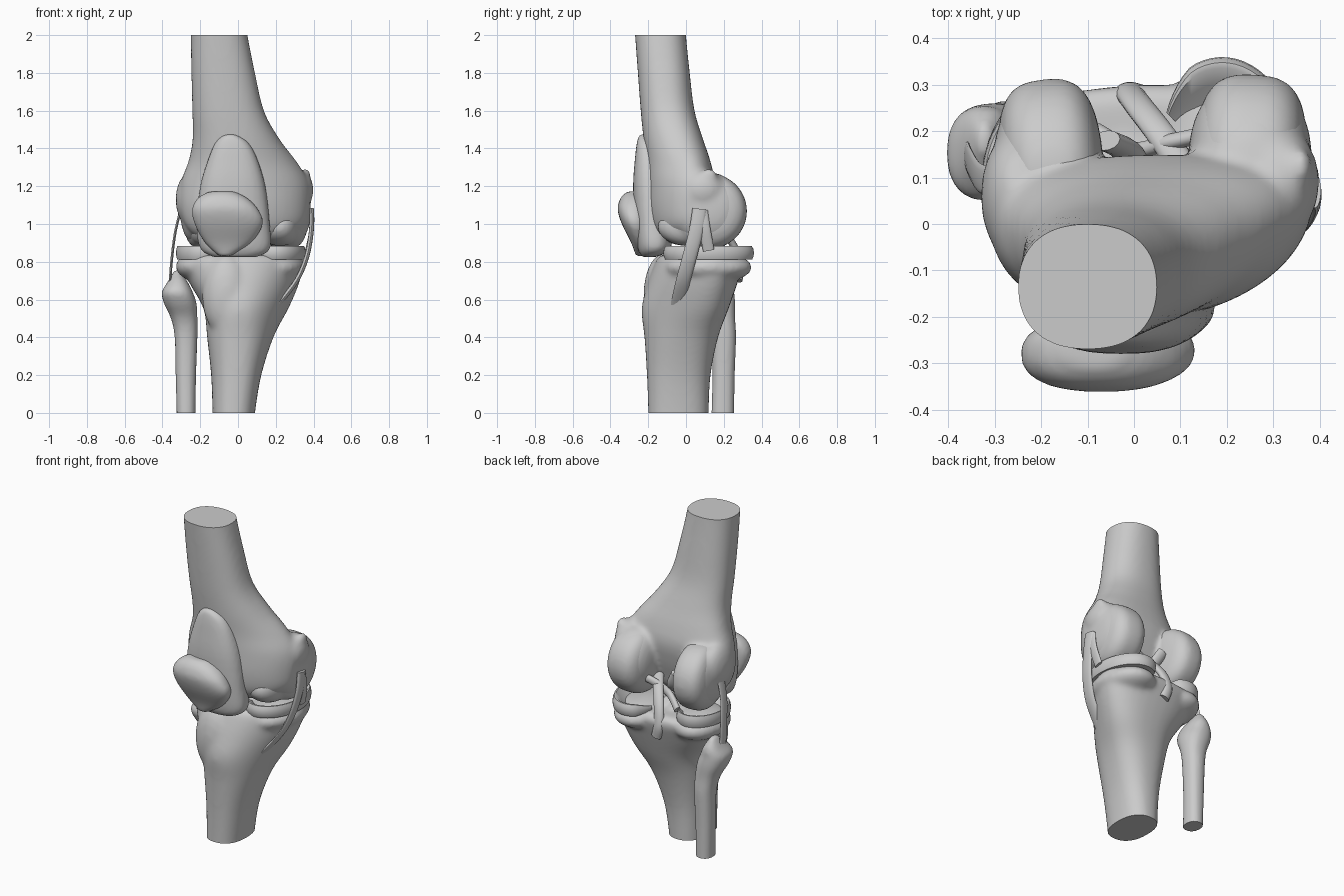
import bpy, bmesh, math
from mathutils import Vector, Matrix

if "Cube" in bpy.data.objects:
    bpy.data.objects.remove(bpy.data.objects["Cube"])


def catmull(rows, steps):
    # smooth interpolation through rows of numbers
    out = []
    for i in range(len(rows) - 1):
        a, b, c, d = (rows[max(0, min(len(rows) - 1, i + k))] for k in (-1, 0, 1, 2))
        for j in range(steps):
            t = j / steps
            out.append([0.5 * (2 * q + (r - p) * t + (2 * p - 5 * q + 4 * r - s) * t * t
                               + (3 * q - p - 3 * r + s) * t ** 3) for p, q, r, s in zip(a, b, c, d)])
    return out + [list(rows[-1])]


def skin(bm, rings):
    loops = [[bm.verts.new(p) for p in ring] for ring in rings]
    n = len(loops[0])
    for a, b in zip(loops, loops[1:]):
        for i in range(n):
            bm.faces.new((a[i], a[(i + 1) % n], b[(i + 1) % n], b[i]))
    bm.faces.new(loops[0][::-1])
    bm.faces.new(loops[-1])


def loft(bm, rows, power=2.0, n=40):
    # rows: z, x min, x max, y min, y max, (taper towards the front, sideways shear)
    rings = []
    for z, x0, x1, y0, y1, *extra in catmull(rows, 4):
        taper, shear = extra or (0, 0)
        ring = []
        for i in range(n):
            a = math.tau * i / n
            c, s = (math.copysign(abs(v) ** (2 / power), v) for v in (math.cos(a), math.sin(a)))
            ring.append(((x0 + x1) / 2 + (x1 - x0) / 2 * c * (1 + taper * s) + shear * s,
                         (y0 + y1) / 2 + (y1 - y0) / 2 * s, z))
        rings.append(ring)
    skin(bm, rings)


def ball(bm, loc, rad, tilt=0.0, box=2.0):
    # ellipsoid; box > 2 makes it more drum-like along x
    m = Matrix.Translation(loc) @ Matrix.Rotation(tilt, 4, 'Z') @ Matrix.Diagonal((*rad, 1))
    for v in bmesh.ops.create_uvsphere(bm, u_segments=36, v_segments=20, radius=1)['verts']:
        x, r = v.co.x, math.hypot(v.co.y, v.co.z)
        k = r ** (2 / box - 1) if r > 1e-4 else 1
        v.co = m @ Vector((math.copysign(abs(x) ** (2 / box), x), v.co.y * k, v.co.z * k))


def finish(name, bm, voxel=0, smooth=5, cut=None):
    bmesh.ops.recalc_face_normals(bm, faces=bm.faces)
    me = bpy.data.meshes.new(name)
    bm.to_mesh(me)
    bm.free()
    ob = bpy.data.objects.new(name, me)
    bpy.context.collection.objects.link(ob)
    bpy.ops.object.select_all(action='DESELECT')
    ob.select_set(True)
    bpy.context.view_layer.objects.active = ob
    if voxel:
        r = ob.modifiers.new("fuse", 'REMESH')
        r.mode, r.voxel_size = 'VOXEL', voxel
        s = ob.modifiers.new("soften", 'SMOOTH')
        s.factor, s.iterations = 0.5, smooth
        for m in ("fuse", "soften"):
            bpy.ops.object.modifier_apply(modifier=m)
    if cut:
        # clean flat cut through the shaft
        z, d = cut
        b = bmesh.new()
        b.from_mesh(ob.data)
        g = bmesh.ops.bisect_plane(b, geom=b.verts[:] + b.edges[:] + b.faces[:], plane_co=(0, 0, z),
                                   plane_no=(0, 0, d), clear_outer=True)
        bmesh.ops.edgeloop_fill(b, edges=[e for e in g['geom_cut'] if isinstance(e, bmesh.types.BMEdge)])
        b.to_mesh(ob.data)
        b.free()
    bpy.ops.object.shade_smooth_by_angle(angle=math.radians(45))
    return ob


def band(name, pts, width, thick, wide_dir):
    # ligament: oval section swept along a smooth path
    path = [Vector(p) for p in catmull(pts, 6)]
    bm, rings = bmesh.new(), []
    for i, p in enumerate(path):
        t = (path[min(i + 1, len(path) - 1)] - path[max(i - 1, 0)]).normalized()
        u = Vector(wide_dir)
        u = (u - t * u.dot(t)).normalized()
        v = t.cross(u)
        rings.append([p + u * width * math.cos(math.tau * k / 14) + v * thick * math.sin(math.tau * k / 14)
                      for k in range(14)])
    skin(bm, rings)
    finish(name, bm)


# femur: shaft, flare, condyles and epicondyles
bm = bmesh.new()
loft(bm, [(2.06, -.25, .04, -.275, 0, 0, 0), (2.0, -.25, .05, -.27, 0, 0, 0), (1.8, -.247, .09, -.255, .02, 0, 0),
          (1.6, -.242, .137, -.24, .045, .03, 0), (1.45, -.24, .215, -.225, .09, .1, .015),
          (1.33, -.262, .295, -.21, .13, .18, .03), (1.22, -.3, .355, -.205, .15, .2, .03),
          (1.1, -.305, .36, -.205, .13, .2, .03), (1.0, -.28, .34, -.19, .1, .2, .03),
          (.94, -.23, .28, -.16, .08, .15, .03), (.9, -.16, .2, -.1, .05, .1, .02)], power=2.3)
ball(bm, (-.185, .1, 1.075), (.12, .2, .19), 0, 2.5)
ball(bm, (.25, .11, 1.08), (.135, .2, .195), 0, 2.5)
ball(bm, (.31, .09, 1.18), (.09, .12, .11))
ball(bm, (.36, .12, 1.25), (.025, .045, .045))
ball(bm, (-.255, .06, 1.13), (.075, .14, .14))
finish("femur", bm, .013, 12, (2, 1))

# cartilage: kneecap groove and both condyle caps
bm = bmesh.new()
loft(bm, [(.825, -.13, .1, -.23, -.16), (.87, -.2, .17, -.255, -.08), (1.0, -.22, .168, -.27, -.08),
          (1.2, -.2, .145, -.28, -.08), (1.35, -.155, .1, -.27, -.12), (1.43, -.12, .055, -.26, -.15),
          (1.465, -.085, .005, -.25, -.17), (1.475, -.06, -.02, -.245, -.19)], power=2.5)
finish("groove_cartilage", bm, .012, 4)
for name, x, y, r, tilt in (("lateral", -.175, .11, .112, .1), ("medial", .248, .12, .122, -.06)):
    bm = bmesh.new()
    ball(bm, (x, y, 1.068), (r, .203, .2), tilt, 3)
    ball(bm, (x * .9, y - .11, .985), (r * .85, .16, .1), tilt * 3, 2.5)
    finish(name + "_condyle_cartilage", bm, .012, 6)

# patella
bm = bmesh.new()
loft(bm, [(.83, -.1, -.04, -.265, -.2), (.9, -.175, .07, -.29, -.2), (1.0, -.23, .132, -.34, -.2),
          (1.08, -.243, .105, -.362, -.2), (1.14, -.21, .045, -.345, -.2), (1.172, -.15, -.02, -.31, -.22)],
     power=2.4)
finish("patella", bm, .012, 4)

# tibia: shaft, tuberosity, plateaus and spines
bm = bmesh.new()
loft(bm, [(-.06, -.135, .09, -.2, .12, 0, 0), (0, -.135, .09, -.2, .12, 0, 0), (.2, -.142, .123, -.207, .13, .05, 0),
          (.4, -.163, .183, -.22, .17, .12, .01), (.55, -.18, .245, -.235, .225, .24, .03),
          (.68, -.25, .3, -.205, .27, .22, .03), (.78, -.295, .33, -.17, .3, .18, .025),
          (.82, -.295, .325, -.15, .29, .18, .02), (.835, -.27, .3, -.13, .26, .18, .02)], power=2.4)
ball(bm, (-.06, -.125, .62), (.13, .1, .22))
ball(bm, (.19, .12, .77), (.165, .23, .085))
ball(bm, (-.18, .1, .775), (.15, .2, .085))
ball(bm, (-.02, .1, .83), (.04, .08, .05))
ball(bm, (.05, .1, .83), (.03, .07, .06))
finish("tibia", bm, .013, 12, (0, -1))

# fibula
bm = bmesh.new()
loft(bm, [(-.05, -.325, -.225, .135, .255), (0, -.325, -.225, .135, .255), (.2, -.33, -.222, .14, .258),
          (.4, -.335, -.215, .135, .265), (.5, -.355, -.215, .115, .26), (.58, -.392, -.22, .07, .26),
          (.64, -.403, -.24, .05, .255), (.69, -.375, -.265, .08, .25), (.74, -.345, -.3, .14, .22),
          (.755, -.335, -.31, .16, .2)], power=2.3)
finish("fibula", bm, .011, 4, (0, -1))

# menisci: C-shaped wedges, thick on the outside
for name, cx, cy, rx, ry, start, sweep in (("medial", .19, .12, .165, .235, -140, 285),
                                           ("lateral", -.185, .095, .14, .185, 30, 300)):
    bm, rings = bmesh.new(), []
    for i in range(49):
        a = math.radians(start + sweep * i / 48)
        e = min(1, .35 + min(i, 48 - i) / 8)
        ring = []
        for k, h in ((.98, -.035), (1.01, -.02), (1.02, 0), (1.01, .02), (.97, .037), (.92, .037), (.78, .01),
                     (.62, -.015), (.64, -.035)):
            f = .82 + (k - .82) * e
            ring.append((cx + rx * f * math.cos(a), cy + ry * f * math.sin(a), .847 + h * e))
        rings.append(ring)
    skin(bm, rings)
    finish(name + "_meniscus", bm)

# collateral ligaments
band("lateral_collateral_ligament", [(-.305, .09, 1.07), (-.333, .1, .95), (-.352, .13, .8), (-.362, .155, .66)],
     .032, .007, (0, 1, 0))
band("medial_collateral_ligament", [(.39, .072, 1.08), (.389, .055, .97), (.365, .02, .83),
                                    (.31, -.015, .7), (.21, -.045, .57)], .038, .013, (0, 1, 0))
band("deep_medial_ligament", [(.386, .085, 1.07), (.387, .1, .97), (.365, .12, .86)], .03, .01, (0, 1, 0))

# cruciate ligaments and the slip behind them
band("anterior_cruciate_ligament", [(-.06, .18, 1.07), (-.01, .15, .98), (.02, .06, .91), (.04, -.03, .84)],
     .034, .022, (1, 0, 0))
band("posterior_cruciate_ligament", [(.12, .1, 1.0), (.06, .19, .96), (.01, .255, .88), (-.01, .285, .78),
                                     (.01, .28, .7)], .032, .02, (1, 0, 0))
band("meniscofemoral_ligament", [(.14, .19, 1.0), (.07, .175, .97), (0, .16, .92), (-.08, .2, .86)],
     .024, .018, (0, 0, 1))
